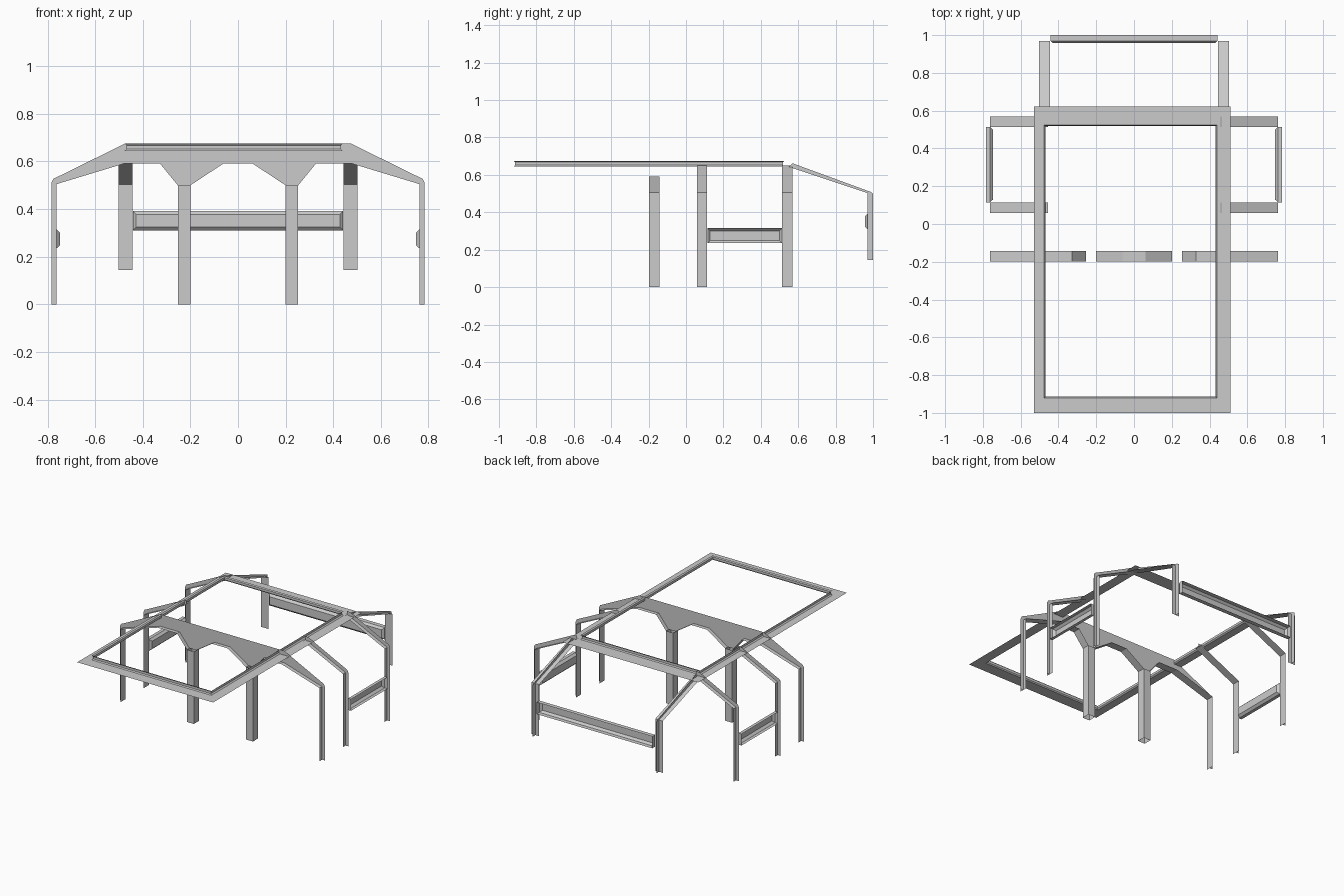
import bpy

if "Cube" in bpy.data.objects:
    bpy.data.objects.remove(bpy.data.objects["Cube"])

def mesh_obj(name, faces, mirror=False):
    """Sheet object from a list of faces, each a list of points."""
    verts, idx = [], []
    for f in faces:
        idx.append(list(range(len(verts), len(verts) + len(f))))
        verts += f
    me = bpy.data.meshes.new(name)
    me.from_pydata(verts, [], idx)
    ob = bpy.data.objects.new(name, me)
    bpy.context.collection.objects.link(ob)
    if mirror:
        ob.modifiers.new("mirror", "MIRROR").use_axis[0] = True
    w = ob.modifiers.new("weld", "WELD")
    w.merge_threshold = 0.0005
    return ob

def strip(path, c, place, w=0.0275):
    """Flat flange of width 2w following a path."""
    return [[place(*a, c - w), place(*a, c + w), place(*b, c + w), place(*b, c - w)]
            for a, b in zip(path, path[1:])]

def plate(outline, c, place):
    return [[place(u, z, c) for u, z in outline]]

def across(u, z, c):      # frames lying in the x-z plane
    return (u, c, z)

def along(u, z, c):       # frames lying in the y-z plane
    return (c, u, z)

# Main front frame: web plate with arches, plus soffit flanges
outer_soffit = [(.762, 0), (.762, .505), (.475, .592), (.328, .592), (.253, .5)]
inner_soffit = [(.2, .5), (.06, .592), (0, .592)]
outer_edge = [(0, .675), (.475, .675), (.755, .537), (.775, .528), (.784, .51), (.784, 0)]
yc = -0.17
mesh_obj("front_frame_web", plate(outer_edge + outer_soffit + inner_soffit, yc, across), True)
mesh_obj("front_frame_flange", strip(outer_soffit, yc, across) + strip(inner_soffit, yc, across), True)

# Hollow square columns below the arches
ring = [(.2, yc - .0275), (.253, yc - .0275), (.253, yc + .0275), (.2, yc + .0275)]
mesh_obj("front_column", [[(*ring[i], 0), (*ring[(i + 1) % 4], 0), (*ring[(i + 1) % 4], .5), (*ring[i], .5)]
                          for i in range(4)], True)

# Side ribs: T-section legs bending up to the roof ring
rib_in = [(.762, 0), (.762, .505), (.5, .63), (.455, .65)]
rib_out = [(.455, .675), (.48, .672), (.755, .537), (.775, .528), (.784, .51), (.784, 0)]
for name, y in (("side_rib_middle", .086), ("side_rib_rear", .542)):
    mesh_obj(name, strip(rib_in, y, across) + plate(rib_in + rib_out, y, across), True)

# Rear ribs, shorter at the bottom
rear_in = [(.97, .145), (.97, .503), (.55, .643)]
rear_out = [(.57, .662), (.985, .51), (1.0, .5), (1.0, .145)]
mesh_obj("rear_rib", strip(rear_in, .473, along, .029) + plate(rear_in + rear_out, .473, along), True)

# Tray-shaped cross beams, open to the outside
def tray(name, a0, a1, z0, z1, depths, place, mirror=False):
    loops = []
    for d, e in zip(depths, (0, 0, .014)):
        loops.append([place(a0 + e, z0 + e, d), place(a1 - e, z0 + e, d),
                      place(a1 - e, z1 - e, d), place(a0 + e, z1 - e, d)])
    faces = [[p[i], p[(i + 1) % 4], q[(i + 1) % 4], q[i]]
             for p, q in zip(loops, loops[1:]) for i in range(4)]
    mesh_obj(name, faces + [loops[-1]], mirror)

tray("side_beam", .115, .514, .235, .315, (.784, .762, .747), along, True)
tray("rear_beam", -.442, .442, .31, .392, (1.0, .97, .957), across)

# Roof ring: flat outward flange and a shallow grooved inner web
levels = [(-.53, .51, -1.0, .623, .645), (-.476, .44, -.92, .525, .645),
          (-.468, .432, -.914, .519, .652), (-.468, .432, -.914, .519, .668),
          (-.476, .44, -.92, .525, .675)]
rects = [[(x0, y0, z), (x1, y0, z), (x1, y1, z), (x0, y1, z)] for x0, x1, y0, y1, z in levels]
mesh_obj("roof_ring", [[p[i], p[(i + 1) % 4], q[(i + 1) % 4], q[i]]
                       for p, q in zip(rects, rects[1:]) for i in range(4)])
